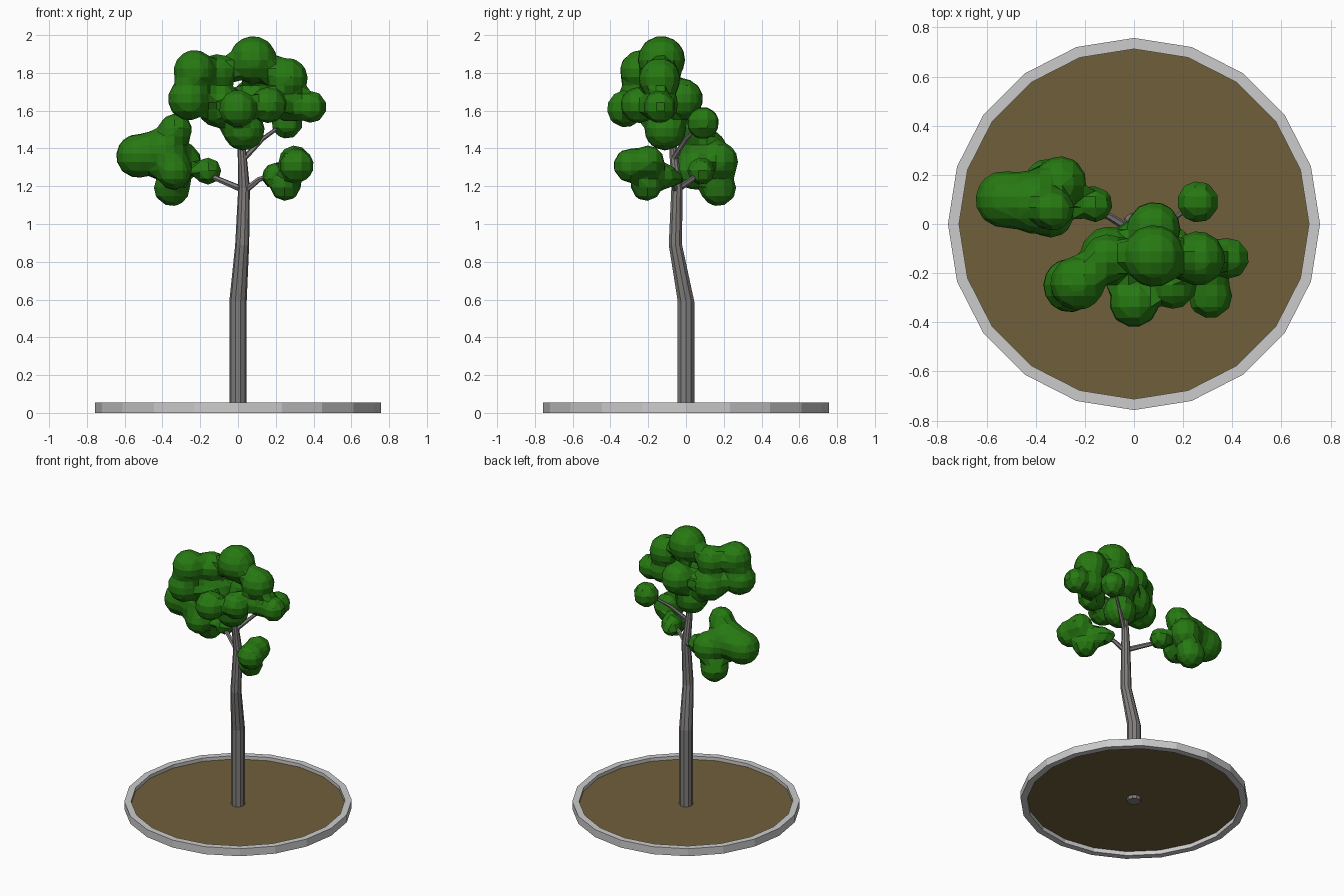
import bpy, bmesh, math
from mathutils import Vector

cube = bpy.data.objects.get("Cube")
if cube:
    bpy.data.objects.remove(cube, do_unlink=True)


def material(name, rgb):
    m = bpy.data.materials.new(name)
    m.use_nodes = True
    m.diffuse_color = (*rgb, 1)
    bsdf = next(n for n in m.node_tree.nodes if n.type == 'BSDF_PRINCIPLED')
    bsdf.inputs["Base Color"].default_value = (*rgb, 1)
    bsdf.inputs["Roughness"].default_value = 0.9
    return m


STONE = material("pale stone", (0.60, 0.60, 0.60))
SOIL = material("brown soil", (0.16, 0.115, 0.043))
BARK = material("grey bark", (0.22, 0.21, 0.205))
LEAF = material("leaf green", (0.02, 0.19, 0.006))


def add_mesh(name, bm, mat):
    bmesh.ops.recalc_face_normals(bm, faces=bm.faces)
    me = bpy.data.meshes.new(name)
    bm.to_mesh(me)
    bm.free()
    me.materials.append(mat)
    ob = bpy.data.objects.new(name, me)
    bpy.context.collection.objects.link(ob)
    return ob


def lathe(bm, profile, sides):
    """Spin a closed (radius, z) profile into a ring."""
    rings = []
    for i in range(sides):
        a = math.tau * i / sides
        rings.append([bm.verts.new((r * math.cos(a), r * math.sin(a), z)) for r, z in profile])
    n = len(profile)
    for i in range(sides):
        p, q = rings[i], rings[(i + 1) % sides]
        for k in range(n):
            bm.faces.new((p[k], q[k], q[(k + 1) % n], p[(k + 1) % n]))


def limb(name, path, sides):
    """Tapered tube through (x, y, z, radius) points."""
    bm = bmesh.new()
    pts = [Vector(p[:3]) for p in path]
    upright = abs((pts[-1] - pts[0]).normalized().z) > 0.8
    axis = Vector((0, 0, 1)) if upright else (pts[-1] - pts[0]).normalized()
    turn = axis.to_track_quat('Z', 'Y')
    rings = []
    for p, row in zip(pts, path):
        rings.append([bm.verts.new(p + turn @ Vector((row[3] * math.cos(math.tau * i / sides),
                                                      row[3] * math.sin(math.tau * i / sides), 0)))
                      for i in range(sides)])
    for a, b in zip(rings, rings[1:]):
        for i in range(sides):
            j = (i + 1) % sides
            bm.faces.new((a[i], a[j], b[j], b[i]))
    bm.faces.new(rings[0])
    bm.faces.new(rings[-1])
    return add_mesh(name, bm, BARK)


def foliage(name, balls):
    """Blend (x, y, z, radius) balls into one leafy mass."""
    stiff, threshold = 6.0, 0.6
    reach = math.sqrt(1 - (threshold / stiff) ** (1 / 3))
    mb = bpy.data.metaballs.new(name + "_blend")
    mb.threshold = threshold
    mb.resolution = mb.render_resolution = 0.045
    for x, y, z, r in balls:
        e = mb.elements.new()
        e.co = (x, y, z)
        e.radius = r / reach
        e.stiffness = stiff
    src = bpy.data.objects.new(name + "_blend", mb)
    bpy.context.collection.objects.link(src)
    bpy.context.view_layer.update()
    deps = bpy.context.evaluated_depsgraph_get()
    me = bpy.data.meshes.new_from_object(src.evaluated_get(deps))
    bpy.data.objects.remove(src, do_unlink=True)
    me.name = name
    me.materials.clear()
    me.materials.append(LEAF)
    me.shade_flat()
    ob = bpy.data.objects.new(name, me)
    bpy.context.collection.objects.link(ob)


# Planter rim and soil
bm = bmesh.new()
lathe(bm, [(0.757, 0), (0.757, 0.055), (0.712, 0.055), (0.712, 0)], 20)
add_mesh("planter_rim", bm, STONE)
bm = bmesh.new()
bmesh.ops.create_circle(bm, cap_ends=True, radius=0.712, segments=20)
bmesh.ops.translate(bm, verts=bm.verts, vec=(0, 0, 0.03))
add_mesh("soil", bm, SOIL)

# Trunk and branches
limb("trunk", [(0, 0, 0.005, 0.046), (0, 0, 0.59, 0.046), (0.022, -0.056, 0.89, 0.037),
               (0.032, -0.048, 1.19, 0.031), (0.02, -0.068, 1.4, 0.022), (0.02, -0.08, 1.5, 0.018)], 10)
limb("right_branch", [(0.03, -0.05, 1.18, 0.018), (-0.1, 0.03, 1.235, 0.015), (-0.25, 0.1, 1.3, 0.01)], 6)
limb("left_branch", [(0.03, -0.05, 1.17, 0.018), (0.11, -0.08, 1.235, 0.014), (0.23, -0.15, 1.28, 0.01)], 6)
limb("upper_branch", [(0.025, -0.07, 1.34, 0.016), (0.13, 0.0, 1.45, 0.012), (0.24, 0.08, 1.53, 0.009)], 6)

# Leaf masses
foliage("right_leaves", [
    (-0.53, 0.1, 1.36, 0.115), (-0.40, 0.09, 1.38, 0.13), (-0.33, 0.06, 1.50, 0.085),
    (-0.30, 0.17, 1.33, 0.105), (-0.35, 0.17, 1.19, 0.095), (-0.16, 0.08, 1.28, 0.072),
    (-0.34, 0.04, 1.28, 0.095)])
foliage("left_leaves", [
    (0.31, -0.295, 1.31, 0.09), (0.25, -0.21, 1.205, 0.082), (0.20, -0.12, 1.255, 0.07),
    (0.30, -0.20, 1.33, 0.085), (0.17, -0.06, 1.24, 0.045)])
foliage("crown_leaves", [
    (0.08, -0.13, 1.87, 0.125), (-0.23, -0.24, 1.81, 0.11), (-0.26, -0.25, 1.66, 0.11),
    (-0.11, -0.14, 1.80, 0.10), (-0.10, -0.13, 1.63, 0.12), (0.26, -0.14, 1.77, 0.11),
    (0.385, -0.14, 1.62, 0.085), (0.27, -0.13, 1.63, 0.09), (0.0, -0.32, 1.61, 0.10),
    (0.16, -0.25, 1.63, 0.095), (0.03, -0.11, 1.50, 0.11), (0.08, -0.02, 1.66, 0.11),
    (0.26, 0.09, 1.535, 0.085)])
